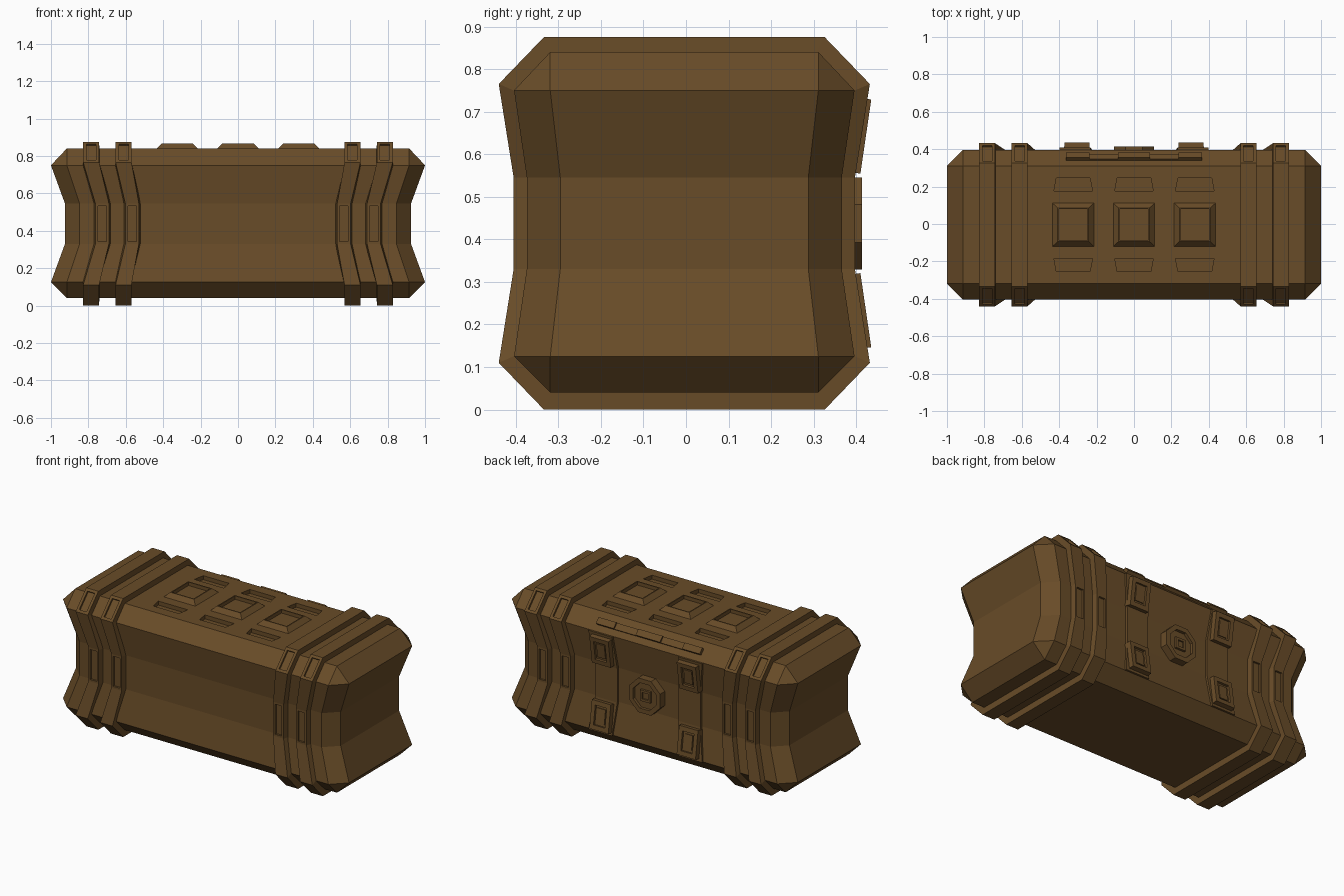
import bpy, bmesh, math
from mathutils import Vector

if "Cube" in bpy.data.objects:
    bpy.data.objects.remove(bpy.data.objects["Cube"])

brown = bpy.data.materials.new("dark brown")
brown.diffuse_color = (0.14, 0.072, 0.021, 1)
brown.use_nodes = True
brown.node_tree.nodes["Principled BSDF"].inputs["Base Color"].default_value = brown.diffuse_color
SHIFT = Vector((0, -0.004, 0))   # keeps the whole model centred on y


def loft(bm, loops, caps=True):
    """Skin successive point loops; returns the side faces, row by row."""
    rows = [[bm.verts.new(Vector(p) + SHIFT) for p in lp] for lp in loops]
    grid = []
    for a, b in zip(rows, rows[1:]):
        n = len(a)
        grid.append([bm.faces.new((a[i], a[(i + 1) % n], b[(i + 1) % n], b[i]))
                     for i in range(n)])
    if caps:
        bm.faces.new(rows[0][::-1])
        bm.faces.new(rows[-1])
    return grid


def finish(bm, name):
    bmesh.ops.remove_doubles(bm, verts=bm.verts, dist=1e-4)
    bmesh.ops.recalc_face_normals(bm, faces=bm.faces)
    me = bpy.data.meshes.new(name)
    bm.to_mesh(me)
    bm.free()
    me.materials.append(brown)
    ob = bpy.data.objects.new(name, me)
    bpy.context.collection.objects.link(ob)
    return ob


SQUARE = [(-1, -1), (1, -1), (1, 1), (-1, 1)]
T = math.tan(math.pi / 8)
OCTAGON = [(1, -T), (1, T), (T, 1), (-T, 1), (-1, T), (-1, -T), (-T, -1), (T, -1)]


def panel(bm, origin, v, n, steps, shape=SQUARE):
    """Stepped plate on a surface; steps are (half width, half height, lift)."""
    o, u = Vector(origin), Vector((1, 0, 0))
    v, n = Vector(v).normalized(), Vector(n).normalized()
    loft(bm, [[o + u * (a * hu) + v * (b * hv) + n * h for a, b in shape]
              for hu, hv, h in steps])


# ---- body: chamfered box, pinched at the waist
MID = 0.925
bm = bmesh.new()


def level(x, y, z, s=1.0):
    pts = [(x, -.315), (x, .315), (.915, y), (-.915, y),
           (-x, .315), (-x, -.315), (-.915, -y), (.915, -y)]
    return [(a * s, b * s, z) for a, b in pts]


rows = [level(1, .4, .125), level(1, .4, .33, MID), level(1, .4, .545, MID), level(1, .4, .75)]
loft(bm, rows, caps=False)
for low, high in ((level(.915, .315, .04), rows[0]), (rows[3], level(.915, .315, .84))):
    # corner triangles and sloped edges between the rim and a plain rectangle
    a = [bm.verts.new(Vector(p) + SHIFT) for p in low]
    b = [bm.verts.new(Vector(p) + SHIFT) for p in high]
    for i in range(8):
        j = (i + 1) % 8
        bm.faces.new((a[i], a[j], b[j], b[i]))
bmesh.ops.remove_doubles(bm, verts=bm.verts, dist=1e-4)
bmesh.ops.dissolve_degenerate(bm, edges=bm.edges, dist=1e-4)
bmesh.ops.holes_fill(bm, edges=[e for e in bm.edges if e.is_boundary], sides=0)
body = finish(bm, "body")

# ---- recessed vents in the lid, three in front and three behind
bm = bmesh.new()
for x in (-.325, 0, .325):
    for s in (-1, 1):
        loft(bm, [[(x - .103, s * .18, z), (x + .103, s * .18, z),
                   (x + .09, s * .25, z), (x - .09, s * .25, z)] for z in (.815, .9)])
cutter = finish(bm, "vent_cutter")
cutter.hide_render = True
cutter.hide_viewport = True
mod = body.modifiers.new("vents", 'BOOLEAN')
mod.operation = 'DIFFERENCE'
mod.solver = 'EXACT'
mod.object = cutter

# ---- raised bands wrapped around the body, with slots
OUT = [(.33, 0), (.436, .11), (.401, .33), (.401, .545), (.436, .765), (.33, .875)]
BASE = [(.305, .05), (.39, .13), (.36, .33), (.36, .545), (.39, .745), (.305, .83)]


def ring(half, xc, w, wmid):
    full = half + [(-y, z) for y, z in reversed(half)]
    return [((xc + wmid) * MID if .3 < z < .6 else xc + w, y, z) for y, z in full]


bm = bmesh.new()
for xc in (-.785, -.612, .612, .785):
    grid = loft(bm, [ring(BASE, xc, -.044, -.05), ring(OUT, xc, -.0425, -.039),
                     ring(OUT, xc, .0425, .039), ring(BASE, xc, .044, .05)], caps=False)
    bmesh.ops.recalc_face_normals(bm, faces=[f for row in grid for f in row])
    for k, t in ((2, .018), (8, .018), (4, .024), (6, .024)):
        bmesh.ops.inset_individual(bm, faces=[grid[1][k]], thickness=t)
        f = grid[1][k]
        n = f.normal.copy()
        if n.y * f.calc_center_median().y < 0:
            n.negate()
        r = bmesh.ops.extrude_discrete_faces(bm, faces=[f])
        bmesh.ops.translate(bm, verts=r["faces"][0].verts, vec=n * -.012)
finish(bm, "bands")

# ---- lid frames: three sloped squares with a sunken centre
bm = bmesh.new()
for x in (-.325, 0, .325):
    panel(bm, (x, 0, .84), (0, 1, 0), (0, 0, 1),
          [(.11, .115, -.005), (.11, .115, 0), (.083, .09, .027),
           (.076, .083, .027), (.076, .083, .005)])
finish(bm, "lid_frames")

# ---- rear straps following the pinched wall
bm = bmesh.new()
for xc in (-.315, .315):
    loft(bm, [[((xc - .083) * s, .3, z), ((xc + .083) * s, .3, z),
               ((xc + .083) * s, y, z), ((xc - .083) * s, y, z)]
              for z, y, s in ((.125, .412, 1), (.33, .384, MID),
                              (.545, .384, MID), (.75, .412, 1))])
finish(bm, "rear_straps")

# ---- latch plates with sunken windows, upper and lower
bm = bmesh.new()
for x in (-.305, .305):
    for s in (-1, 1):
        panel(bm, (x, .385, .4375 + s * .21), (0, .03, s * .205), (0, .205, -s * .03),
              [(.07, .088, 0), (.066, .088, .042), (.04, .06, .042), (.04, .06, .028),
               (.028, .045, .028), (.028, .045, .034)])
finish(bm, "latch_plates")

# ---- octagonal lock on the back
bm = bmesh.new()
panel(bm, (0, .37, .4375), (0, 0, 1), (0, 1, 0),
      [(.108, .108, -.01), (.108, .108, .048), (.08, .08, .048), (.08, .08, .03)], OCTAGON)
panel(bm, (0, .37, .4375), (0, 0, 1), (0, 1, 0),
      [(.035, .035, .02), (.035, .035, .044), (.02, .02, .044), (.02, .02, .034)])
finish(bm, "rear_lock")

# ---- handle strip on the rear top bevel
bm = bmesh.new()
V, N = (0, -.085, .09), (0, .09, .085)
panel(bm, (0, .3595, .795), V, N, [(.363, .02, -.005), (.363, .02, .008)])
for x, w in ((-.301, .062), (0, .085), (.301, .062)):
    panel(bm, (x, .3595, .795), V, N, [(w, .02, 0), (w, .02, .018)])
finish(bm, "handle_strip")
